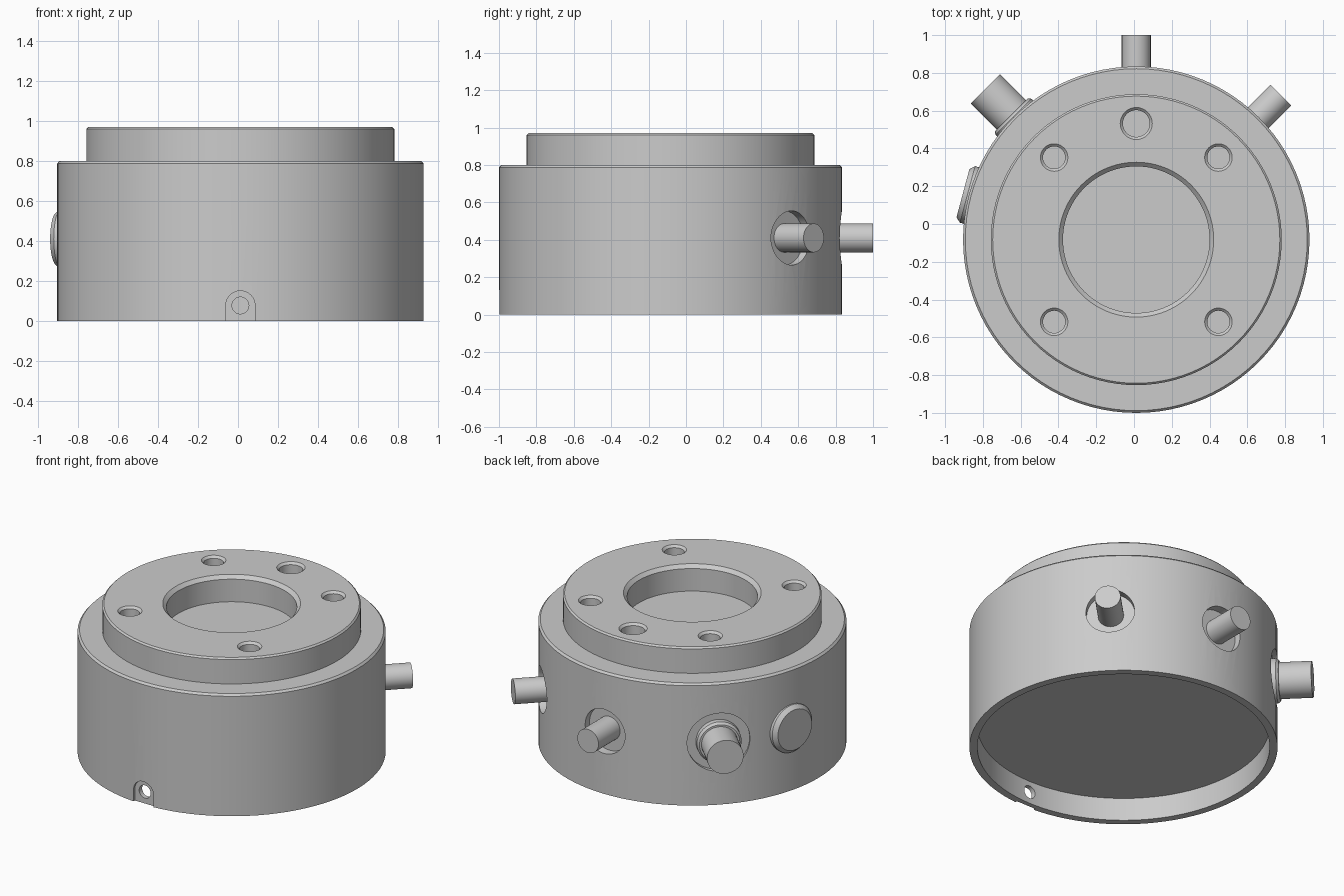
import bpy, bmesh
from math import pi, sin, cos, radians
from mathutils import Vector

cube = bpy.data.objects.get("Cube")
if cube:
    bpy.data.objects.remove(cube, do_unlink=True)

CENTRE = Vector((0.012, -0.083, 0))
PORT_Z = 0.41

metal = bpy.data.materials.new("plain_grey")
metal.use_nodes = True
GREY = (0.6, 0.6, 0.6, 1)
metal.diffuse_color = GREY
metal.node_tree.nodes["Principled BSDF"].inputs["Base Color"].default_value = GREY


def lathe(name, profile, offset=(0, 0, 0), rotation=(0, 0, 0), steps=48):
    """Spin a (radius, height) profile that starts and ends on the axis."""
    bm = bmesh.new()
    verts = [bm.verts.new((r, 0, z)) for r, z in profile]
    edges = [bm.edges.new(pair) for pair in zip(verts, verts[1:])]
    bmesh.ops.spin(bm, geom=verts + edges, cent=(0, 0, 0), axis=(0, 0, 1),
                   angle=2 * pi, steps=steps, use_merge=True)
    bmesh.ops.remove_doubles(bm, verts=bm.verts, dist=1e-5)
    bmesh.ops.recalc_face_normals(bm, faces=bm.faces)
    mesh = bpy.data.meshes.new(name)
    bm.to_mesh(mesh)
    bm.free()
    mesh.materials.append(metal)
    obj = bpy.data.objects.new(name, mesh)
    bpy.context.collection.objects.link(obj)
    obj.location = CENTRE + Vector(offset)
    obj.rotation_euler = rotation
    return obj


def radial(name, profile, degrees, z=PORT_Z):
    """Lathed part whose axis points outward from the body."""
    return lathe(name, profile, (0, 0, z), (0, pi / 2, radians(degrees)))


def rod(r, start, end):
    return [(0, start), (r, start), (r, end), (0, end)]


def cut(target, cutter):
    cutter.hide_render = True
    bpy.context.view_layer.objects.active = target
    mod = target.modifiers.new("cut", "BOOLEAN")
    mod.operation = "DIFFERENCE"
    mod.solver = "EXACT"
    mod.object = cutter
    bpy.ops.object.modifier_apply(modifier=mod.name)
    bpy.data.objects.remove(cutter, do_unlink=True)


# Stepped body with a centre bore and a shallow underside recess
body = lathe("body", [
    (0, 0.15), (0.87, 0.15), (0.87, 0), (0.917, 0), (0.917, 0.787),
    (0.905, 0.8), (0.77, 0.8), (0.77, 0.96), (0.76, 0.97), (0.41, 0.97),
    (0.388, 0.948), (0.388, 0.8), (0, 0.8)], steps=96)

# Chamfered blind holes in the top face
for degrees in (45, 90, 135, 225, 315):
    r = 0.085 if degrees == 90 else 0.073
    a = radians(degrees)
    cut(body, lathe("bolt_hole", [
        (0, 0.83), (r - 0.014, 0.83), (r - 0.014, 0.956), (r, 0.97),
        (r, 1.05), (0, 1.05)], (0.615 * cos(a), 0.615 * sin(a), 0), steps=32))

# Side ports
for degrees in (45, 90):
    cut(body, radial("port_recess", rod(0.145, 0.86, 1.1), degrees))
cut(body, radial("large_port_recess", rod(0.19, 0.885, 1.1), 135))

# Arched flat at the front base, with a drain hole through the wall
arch = radial("arch_cutter", rod(0.073, 0.9, 1.1), 270, 0.077)
for v in arch.data.vertices:
    # local +x points down after rotation; stretch the lower half past the base
    if v.co.x > 0.001:
        v.co.x += 0.1
cut(body, arch)
cut(body, radial("drain_cutter", rod(0.042, 0.8, 1.1), 270, 0.077))

# Pins, collared plug and round cap
parts = [
    body,
    radial("left_pin", rod(0.077, 0.84, 1.083), 45),
    radial("back_pin", rod(0.077, 0.84, 1.083), 90),
    radial("collared_plug", [
        (0, 0.86), (0.135, 0.86), (0.135, 0.92), (0.122, 0.935),
        (0.11, 0.935), (0.11, 1.13), (0, 1.13)], 135),
    radial("side_cap", [
        (0, 0.86), (0.155, 0.86), (0.155, 0.925), (0.132, 0.95), (0, 0.95)], 165),
]

bpy.ops.object.select_all(action="DESELECT")
for part in parts:
    part.select_set(True)
bpy.context.view_layer.objects.active = body
bpy.ops.object.shade_smooth_by_angle(angle=radians(30))
